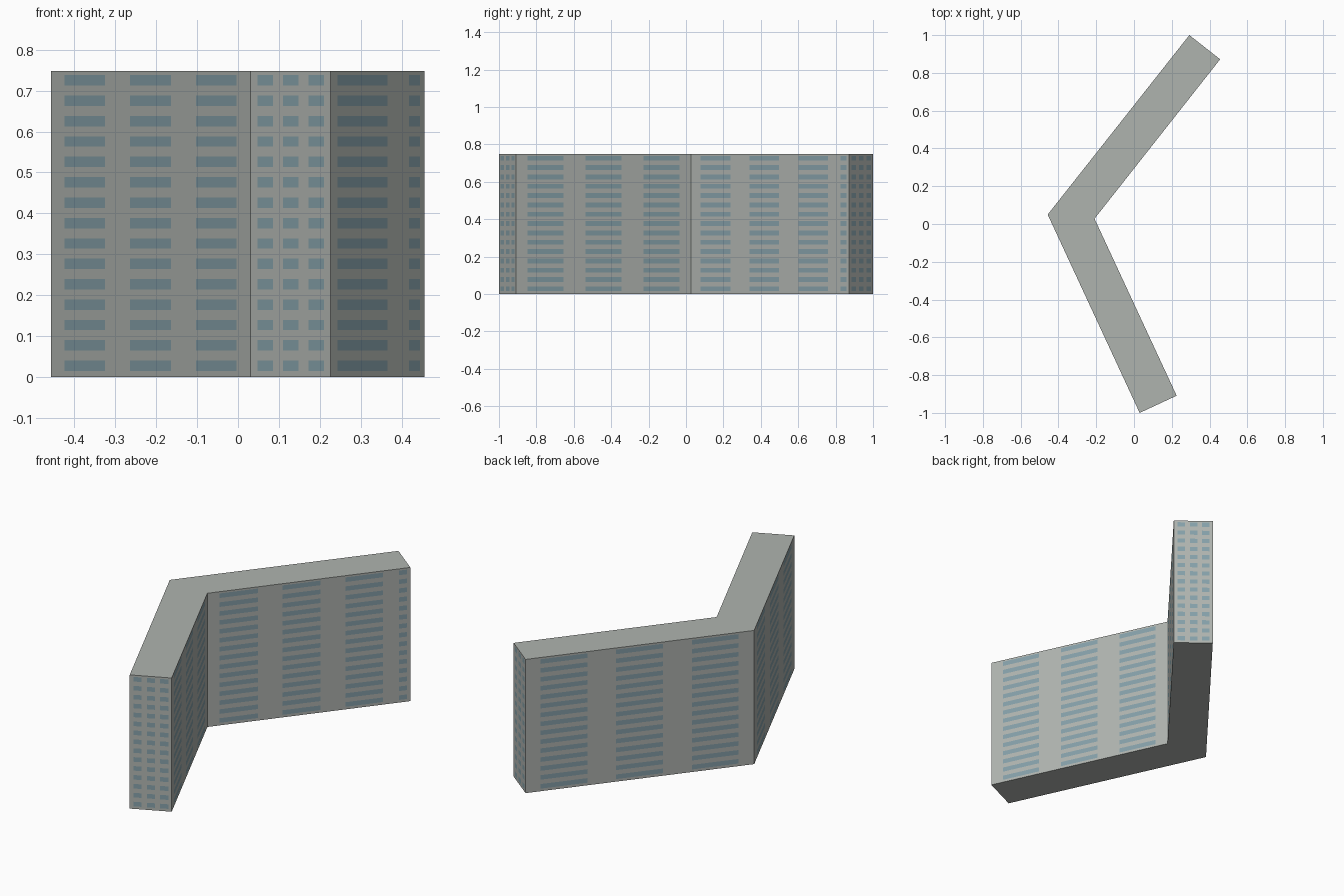
import bpy, bmesh
from mathutils import Vector

if "Cube" in bpy.data.objects:
    bpy.data.objects.remove(bpy.data.objects["Cube"])

HEIGHT, FLOORS = 0.748, 15
FLOOR = HEIGHT / FLOORS

# Window bands as (start, end) fractions along a wall
LONG = [(0.066, 0.271), (0.396, 0.602), (0.727, 0.932)]
LONG_EXTRA = [(0.06, 0.25), (0.37, 0.557), (0.68, 0.865), (0.944, 0.983)]
END = [(0.09, 0.285), (0.41, 0.605), (0.725, 0.92)]

# Bent slab footprint, counter-clockwise; each corner starts a wall with these bands
WALLS = [((-0.457, 0.05), LONG), ((0.03, -1.0), END), ((0.226, -0.909), LONG),
         ((-0.209, 0.028), LONG_EXTRA), ((0.456, 0.872), END), ((0.293, 1.0), LONG)]


def material(name, colour):
    mat = bpy.data.materials.new(name)
    mat.diffuse_color = (*colour, 1)
    mat.use_nodes = True
    mat.node_tree.nodes["Principled BSDF"].inputs["Base Color"].default_value = mat.diffuse_color
    return mat


def cuts(bands, end):
    """Odd-numbered spans between the returned values are windows."""
    return [0] + [v for band in bands for v in band] + [end]


bm = bmesh.new()

# Walls: grids whose odd rows and columns cross at windows
rows = cuts([((k + 0.29) * FLOOR, (k + 0.80) * FLOOR) for k in range(FLOORS)], HEIGHT)
for i, (start, bands) in enumerate(WALLS):
    a, b = Vector(start), Vector(WALLS[(i + 1) % len(WALLS)][0])
    cols = cuts(bands, 1)
    grid = [[bm.verts.new((*a.lerp(b, t), z)) for t in cols] for z in rows]
    for r in range(len(rows) - 1):
        for c in range(len(cols) - 1):
            face = bm.faces.new((grid[r][c], grid[r][c + 1],
                                 grid[r + 1][c + 1], grid[r + 1][c]))
            face.material_index = int(r % 2 == 1 and c % 2 == 1)
bmesh.ops.remove_doubles(bm, verts=bm.verts, dist=1e-5)

# Flat roof and underside
for z in (0, HEIGHT):
    rim = [e for e in bm.edges if e.is_boundary
           and all(abs(v.co.z - z) < 1e-4 for v in e.verts)]
    bmesh.ops.holes_fill(bm, edges=rim, sides=0)
bmesh.ops.recalc_face_normals(bm, faces=bm.faces)

mesh = bpy.data.meshes.new("apartment_block")
bm.to_mesh(mesh)
bm.free()
mesh.materials.append(material("concrete_grey", (0.43, 0.455, 0.43)))
mesh.materials.append(material("window_blue", (0.235, 0.35, 0.395)))
bpy.context.collection.objects.link(bpy.data.objects.new("apartment_block", mesh))
